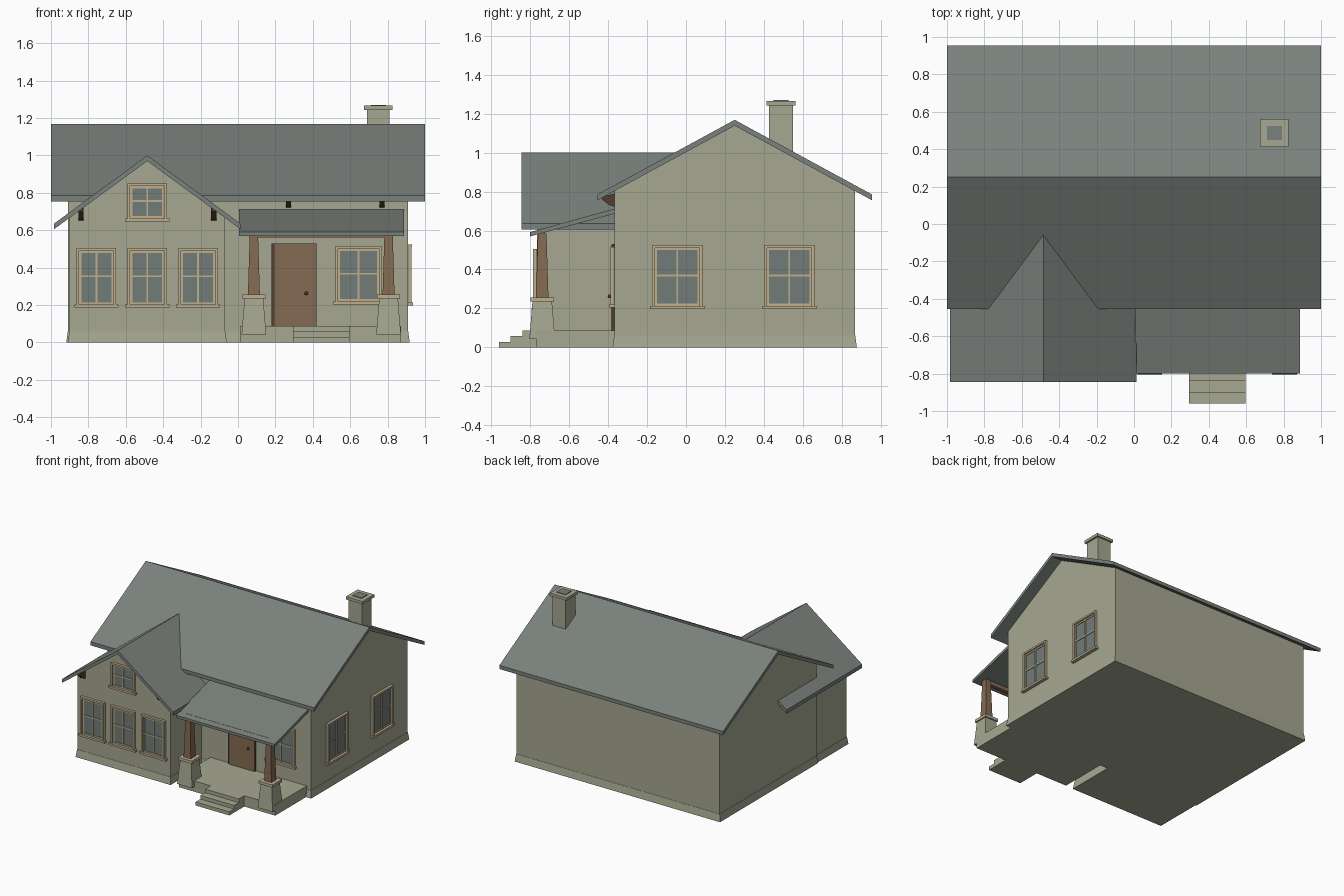
import bpy, bmesh
from mathutils import Vector

cube = bpy.data.objects.get("Cube")
if cube:
    bpy.data.objects.remove(cube, do_unlink=True)


def material(name, rgb):
    m = bpy.data.materials.new(name)
    m.use_nodes = True
    m.diffuse_color = (*rgb, 1)
    m.node_tree.nodes["Principled BSDF"].inputs["Base Color"].default_value = (*rgb, 1)
    return m


WALL = material("sage wall", (0.38, 0.39, 0.285))
ROOF = material("slate roof", (0.195, 0.22, 0.2))
TRIM = material("tan trim", (0.52, 0.43, 0.27))
WOOD = material("brown wood", (0.23, 0.145, 0.085))
DARK = material("dark wood", (0.08, 0.05, 0.03))
GLASS = material("grey glass", (0.17, 0.2, 0.19))


def finish(name, bm, mat):
    bmesh.ops.recalc_face_normals(bm, faces=bm.faces)
    me = bpy.data.meshes.new(name)
    bm.to_mesh(me)
    bm.free()
    me.materials.append(mat)
    ob = bpy.data.objects.new(name, me)
    bpy.context.collection.objects.link(ob)
    return ob


def loft(bm, low, high):
    """Solid between two matching point loops."""
    a = [bm.verts.new(p) for p in low]
    b = [bm.verts.new(p) for p in high]
    bm.faces.new(a)
    bm.faces.new(b)
    for i in range(len(a)):
        j = (i + 1) % len(a)
        bm.faces.new((a[i], a[j], b[j], b[i]))


def rect(x0, x1, y0, y1, z, grow=0):
    return [(x0 - grow, y0 - grow, z), (x1 + grow, y0 - grow, z),
            (x1 + grow, y1 + grow, z), (x0 - grow, y1 + grow, z)]


def add_box(bm, x0, x1, y0, y1, z0, z1):
    loft(bm, rect(x0, x1, y0, y1, z0), rect(x0, x1, y0, y1, z1))


def box(name, mat, *size):
    bm = bmesh.new()
    add_box(bm, *size)
    return finish(name, bm, mat)


def taper(name, mat, x, y, z0, z1, r0, r1):
    bm = bmesh.new()
    loft(bm, rect(x, x, y, y, z0, r0), rect(x, x, y, y, z1, r1))
    return finish(name, bm, mat)


def prism(name, mat, profile, axis, start, end):
    """Profile of (u, z) points pushed along x or y."""
    def place(t):
        return [(t, u, z) if axis == "x" else (u, t, z) for u, z in profile]
    bm = bmesh.new()
    loft(bm, place(start), place(end))
    return finish(name, bm, mat)


def gable_roof(name, axis, centre, half, ridge, eave, start, end, thick=0.03):
    top = [(centre - half, eave), (centre, ridge), (centre + half, eave)]
    under = [(u, z - thick) for u, z in reversed(top)]
    prism(name, ROOF, top + under, axis, start, end)


def gable_wall(name, axis, centre, half, ridge, slope, start, end):
    side = ridge - slope * half
    prism(name, WALL, [(centre - half, 0), (centre - half, side), (centre, ridge),
                       (centre + half, side), (centre + half, 0)], axis, start, end)


def flared_base(name, x0, x1, y0, y1):
    bm = bmesh.new()
    loft(bm, rect(x0, x1, y0, y1, 0, 0.01), rect(x0, x1, y0, y1, 0.06, 0.002))
    finish(name, bm, WALL)


# Main house
gable_wall("main_walls", "x", 0.25, 0.617, 1.145, 0.543, -0.908, 0.908)
flared_base("main_base", -0.908, 0.908, -0.367, 0.867)
gable_roof("main_roof", "x", 0.25, 0.705, 1.168, 0.785, -1, 1)

# Front wing
WING = -0.485
gable_wall("wing_walls", "y", WING, 0.415, 0.975, 0.73, -0.765, 0.1)
flared_base("wing_base", WING - 0.415, WING + 0.415, -0.765, 0.1)
gable_roof("wing_roof", "y", WING, 0.498, 1.0, 0.636, -0.845, 0.12)

# Chimney
box("chimney_stack", WALL, 0.69, 0.81, 0.425, 0.55, 0.9, 1.245)
box("chimney_cap", WALL, 0.675, 0.825, 0.413, 0.562, 1.243, 1.266)
box("chimney_flue", ROOF, 0.71, 0.79, 0.45, 0.525, 1.26, 1.271)

# Porch floor, steps, roof and beam
box("porch_floor", WALL, 0.01, 0.872, -0.77, -0.36, 0, 0.087)
for i in range(3):
    box("porch_step", WALL, 0.293, 0.595, -0.96 + i * 0.06, -0.76, 0, 0.029 * (i + 1))
prism("porch_roof", ROOF, [(-0.8, 0.57), (-0.8, 0.592), (-0.36, 0.714), (-0.36, 0.688)],
      "x", 0.005, 0.888)
box("porch_beam", WOOD, 0.06, 0.825, -0.757, -0.725, 0.56, 0.605)

# Porch columns
for x in (0.085, 0.805):
    taper("column_pier", WALL, x, -0.738, 0.042, 0.237, 0.066, 0.05)
    box("column_cap", TRIM, x - 0.061, x + 0.061, -0.799, -0.677, 0.235, 0.257)
    taper("column_post", WOOD, x, -0.738, 0.255, 0.585, 0.032, 0.022)

# Door
box("door_frame", DARK, 0.178, 0.42, -0.38, -0.36, 0.085, 0.53)
box("door", WOOD, 0.194, 0.417, -0.386, -0.36, 0.087, 0.526)
bm = bmesh.new()
bmesh.ops.create_uvsphere(bm, u_segments=12, v_segments=8, radius=0.01)
bmesh.ops.translate(bm, verts=bm.verts, vec=Vector((0.365, -0.392, 0.263)))
finish("door_knob", bm, DARK)


def window(name, facing, wall, centre, width, z0, z1):
    """Trimmed four-pane window on a wall facing front or side."""
    def put(bm, u0, u1, depth, low, high):
        if facing == "front":
            add_box(bm, centre + u0, centre + u1, wall - depth, wall + 0.01, low, high)
        else:
            add_box(bm, wall - 0.01, wall + depth, centre + u0, centre + u1, low, high)
    h, t, s = width / 2, 0.014, 0.012
    mid = (z0 + z1) / 2
    bm = bmesh.new()
    put(bm, -h, h, 0.004, z0, z1)
    finish(name + "_glass", bm, GLASS)
    bm = bmesh.new()
    for side in (-1, 1):
        a, b = sorted((side * h, side * (h - t)))
        put(bm, a, b, 0.02, z0, z1)
        a, b = sorted((side * (h - t), side * (h - t - s)))
        put(bm, a, b, 0.008, z0, z1)
    put(bm, -h, h, 0.021, z1 - t, z1)
    put(bm, -h, h, 0.009, z1 - t - s, z1 - t)
    put(bm, -h, h, 0.009, z0, z0 + s)
    put(bm, -h, h, 0.01, mid - 0.005, mid + 0.005)
    put(bm, -0.005, 0.005, 0.011, z0, z1)
    put(bm, -h - 0.012, h + 0.012, 0.028, z0 - 0.016, z0)
    finish(name + "_trim", bm, TRIM)


# Windows
for i in (-1, 0, 1):
    window("wing_window", "front", -0.765, WING + i * 0.272, 0.212, 0.203, 0.505)
window("gable_window", "front", -0.765, WING, 0.212, 0.663, 0.85)
window("porch_window", "front", -0.367, 0.645, 0.25, 0.22, 0.515)
for y in (-0.045, 0.53):
    window("side_window", "side", 0.908, y, 0.258, 0.213, 0.525)


# Eave brackets
def bracket(x, wall, reach, top, drop):
    prism("eave_bracket", DARK, [(wall + 0.01, top + 0.02), (wall + 0.01, top - drop),
                                 (wall - reach * 0.4, top - drop * 0.8),
                                 (wall - reach, top - 0.01), (wall - reach, top + 0.005)],
          "x", x - 0.014, x + 0.014)


for x in (WING - 0.355, WING + 0.355):
    bracket(x, -0.765, 0.07, 0.71, 0.06)
for x in (0.27, 0.77):
    bracket(x, -0.367, 0.065, 0.77, 0.05)
